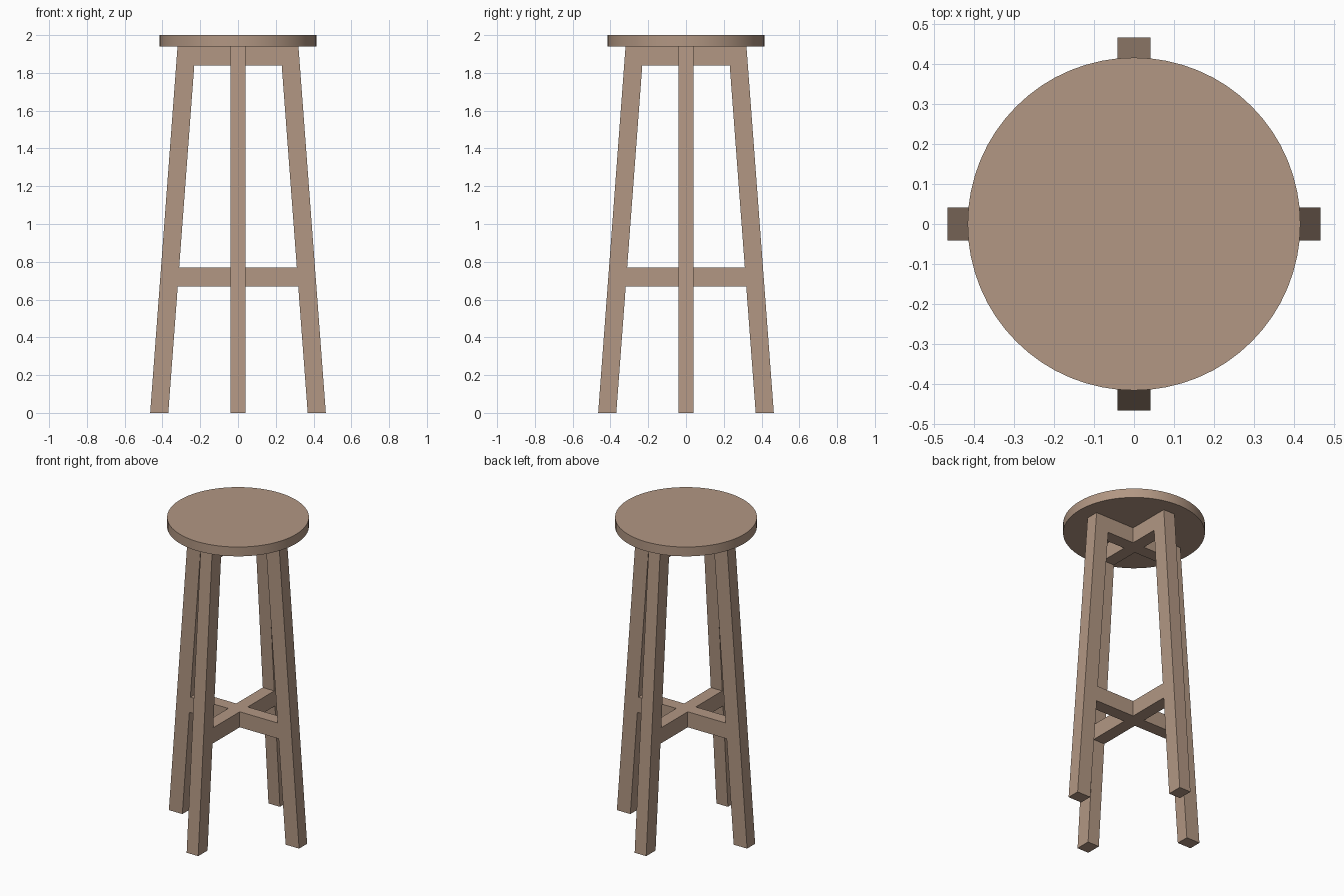
import bpy, bmesh, math
from mathutils import Matrix

if "Cube" in bpy.data.objects:
    bpy.data.objects.remove(bpy.data.objects["Cube"])

SEAT_R, SEAT_Z, TOP = 0.415, 1.94, 2.0
HALF = 0.041                      # half thickness of legs and rails
OUT_FOOT, OUT_TOP = 0.465, 0.32   # outer leg edge at floor and under seat
LEG_DEPTH = 0.096

wood = bpy.data.materials.new("warm wood")
wood.diffuse_color = (0.445, 0.309, 0.227, 1)
wood.use_nodes = True
wood.node_tree.nodes["Principled BSDF"].inputs["Base Color"].default_value = wood.diffuse_color


def outer(z):
    """Outer edge of the splayed leg at height z."""
    return OUT_FOOT + (OUT_TOP - OUT_FOOT) * z / SEAT_Z


def inner(z):
    return outer(z) - LEG_DEPTH


def loft(name, bottom, top, matrix=Matrix()):
    """Closed solid between two matching outlines."""
    bm = bmesh.new()
    a = [bm.verts.new(p) for p in bottom]
    b = [bm.verts.new(p) for p in top]
    bm.faces.new(a[::-1])
    bm.faces.new(b)
    for i in range(len(a)):
        j = (i + 1) % len(a)
        bm.faces.new((a[i], a[j], b[j], b[i]))
    bm.transform(matrix)
    bmesh.ops.recalc_face_normals(bm, faces=bm.faces)
    mesh = bpy.data.meshes.new(name)
    bm.to_mesh(mesh)
    bm.free()
    mesh.materials.append(wood)
    obj = bpy.data.objects.new(name, mesh)
    bpy.context.collection.objects.link(obj)
    return obj


def leg_outline(z):
    return [(inner(z), -HALF, z), (outer(z), -HALF, z),
            (outer(z), HALF, z), (inner(z), HALF, z)]


def cross_outline(z):
    """Plus shape whose arms end on the inner leg faces."""
    r, pts = inner(z), []
    for k in range(4):
        turn = Matrix.Rotation(k * math.pi / 2, 3, 'Z')
        for x, y in ((r, -HALF), (r, HALF), (HALF, HALF)):
            p = turn @ Matrix.Translation((x, y, z)).translation
            pts.append(p)
    return pts


# Four splayed legs
for k, side in enumerate(("right", "back", "left", "front")):
    loft(side + "_leg", leg_outline(0), leg_outline(SEAT_Z),
         Matrix.Rotation(k * math.pi / 2, 4, 'Z'))

# Crossed rails under the seat and crossed footrest
loft("seat_support_cross", cross_outline(1.84), cross_outline(SEAT_Z))
loft("footrest_cross", cross_outline(0.67), cross_outline(0.77))

# Round seat
bpy.ops.mesh.primitive_cylinder_add(vertices=64, radius=SEAT_R, depth=TOP - SEAT_Z,
                                    location=(0, 0, (TOP + SEAT_Z) / 2))
seat = bpy.context.object
seat.name = "seat"
seat.data.materials.append(wood)
bpy.ops.object.shade_smooth_by_angle(angle=math.radians(30))
